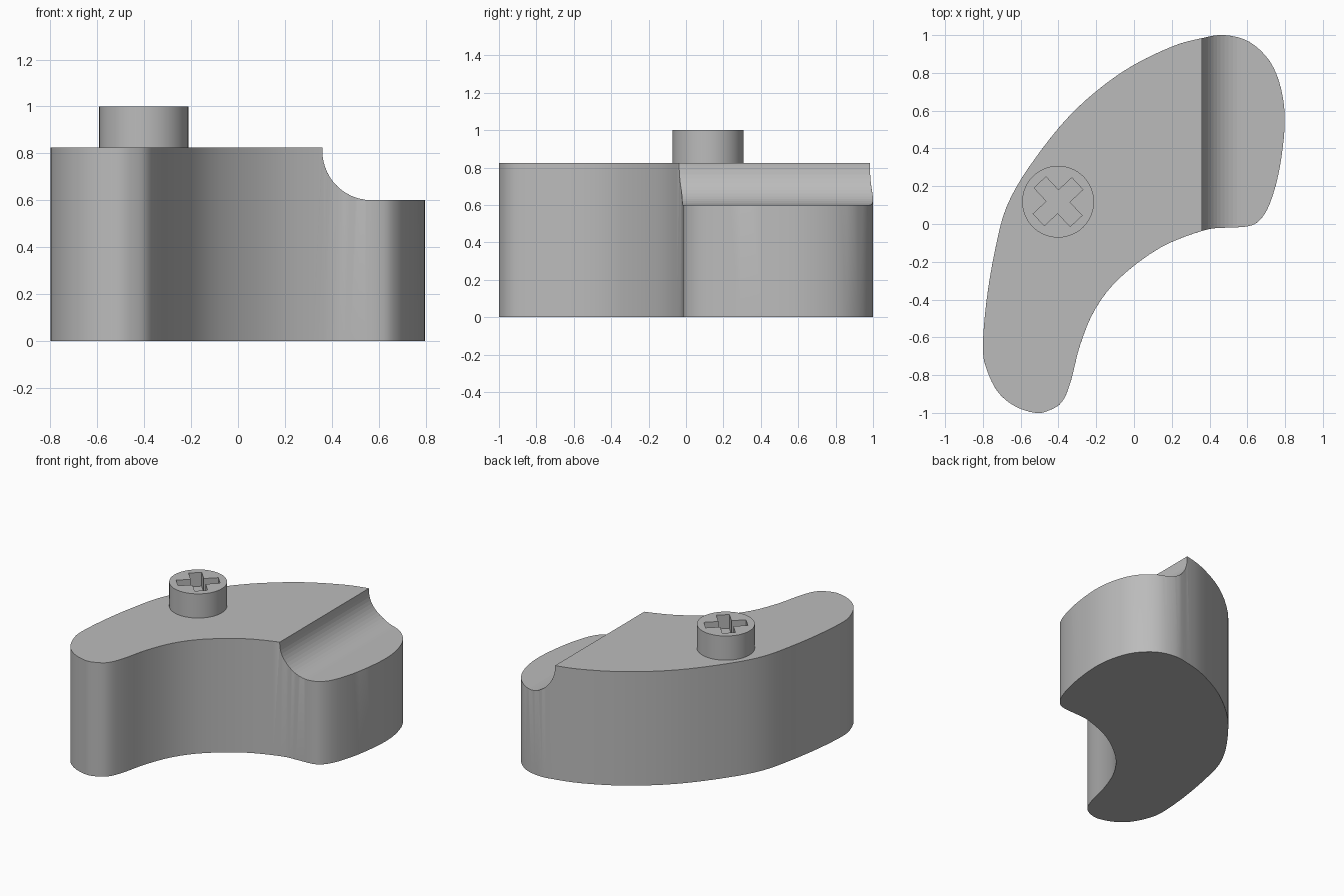
import bpy, bmesh, math
from mathutils import Vector, Matrix

if "Cube" in bpy.data.objects:
    bpy.data.objects.remove(bpy.data.objects["Cube"])

grey = bpy.data.materials.new("plain grey")
grey.use_nodes = True
grey.diffuse_color = (0.5, 0.5, 0.5, 1)
grey.node_tree.nodes["Principled BSDF"].inputs["Base Color"].default_value = (0.5, 0.5, 0.5, 1)


def prism(name, base, offset):
    """Closed solid made by sweeping a flat outline along an offset."""
    bm = bmesh.new()
    face = bm.faces.new([bm.verts.new(p) for p in base])
    top = bmesh.ops.extrude_face_region(bm, geom=[face])["geom"]
    bmesh.ops.translate(bm, vec=offset, verts=[v for v in top if isinstance(v, bmesh.types.BMVert)])
    bmesh.ops.recalc_face_normals(bm, faces=bm.faces)
    mesh = bpy.data.meshes.new(name)
    bm.to_mesh(mesh)
    bm.free()
    obj = bpy.data.objects.new(name, mesh)
    bpy.context.collection.objects.link(obj)
    mesh.materials.append(grey)
    return obj


def smooth_loop(points, steps):
    """Closed Catmull-Rom curve through the points."""
    pts = [Vector((x, y, 0)) for x, y in points]
    out = []
    for i in range(len(pts)):
        a, b, c, d = (pts[(i + k) % len(pts)] for k in (-1, 0, 1, 2))
        for s in range(steps):
            t = s / steps
            out.append(0.5 * (2 * b + (c - a) * t + (2 * a - 5 * b + 4 * c - d) * t ** 2
                              + (3 * b - a - 3 * c + d) * t ** 3))
    return out


def cut(target, cutter):
    cutter.hide_render = True
    cutter.hide_viewport = True
    mod = target.modifiers.new("Cut", "BOOLEAN")
    mod.object = cutter
    mod.solver = "EXACT"


def shade(obj, angle):
    bpy.ops.object.select_all(action="DESELECT")
    obj.select_set(True)
    bpy.context.view_layer.objects.active = obj
    bpy.ops.object.shade_smooth_by_angle(angle=math.radians(angle))


# Curved body outline
outline = [(-.8, -.65), (-.78, -.4), (-.735, -.135), (-.675, .09), (-.55, .31), (-.33, .585),
           (-.07, .8), (.19, .935), (.365, .985), (.48, 1), (.61, .965), (.72, .86),
           (.78, .71), (.798, .53), (.77, .29), (.72, .11), (.665, .02), (.6, -.013),
           (.48, -.02), (.365, -.035), (.14, -.125), (-.075, -.285), (-.205, -.45),
           (-.285, -.64), (-.335, -.835), (-.38, -.94), (-.445, -.985), (-.52, -1),
           (-.63, -.965), (-.72, -.89), (-.78, -.77)]
body = prism("curved_body", smooth_loop(outline, 4), (0, 0, 0.825))

# Lowered end with a concave step
cove = [(0.36 + 0.21 * (1 - math.cos(a)), -1.5, 0.81 - 0.21 * math.sin(a))
        for a in (math.pi / 2 * i / 14 for i in range(15))]
step_cutter = prism("step_cutter", [(0.36, -1.5, 1.2)] + cove + [(1.5, -1.5, 0.6), (1.5, -1.5, 1.2)],
                    (0, 3, 0))
cut(body, step_cutter)
bevel = body.modifiers.new("Rounded edges", "BEVEL")
bevel.width = 0.028
bevel.segments = 4
bevel.limit_method = "ANGLE"
bevel.angle_limit = math.radians(40)
shade(body, 35)

# Round peg with a cross-shaped slot
centre = Vector((-0.402, 0.118, 0))
circle = [centre + Vector((0.19 * math.cos(a), 0.19 * math.sin(a), 0.8))
          for a in (math.tau * i / 64 for i in range(64))]
peg = prism("round_peg", circle, (0, 0, 0.2))

w, h = 0.043, 0.14
cross = []
for k in range(4):
    turn = Matrix.Rotation(math.radians(43) + k * math.pi / 2, 3, "Z")
    cross += [centre + turn @ Vector((x, y, 0.9)) for x, y in ((w, -w), (h, -w), (h, w))]
cut(peg, prism("cross_cutter", cross, (0, 0, 0.2)))
shade(peg, 30)
